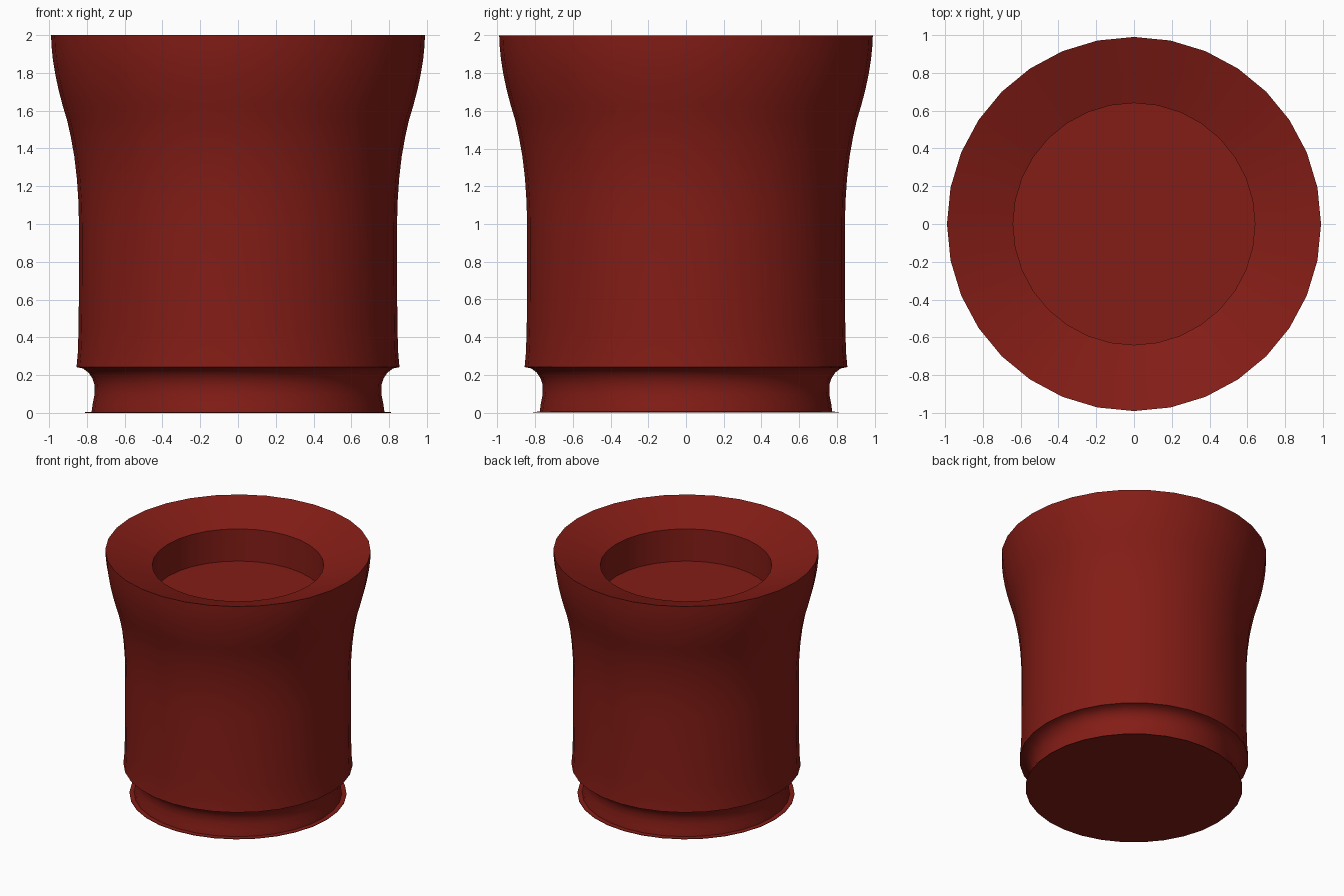
import bpy, bmesh, math

if "Cube" in bpy.data.objects:
    bpy.data.objects.remove(bpy.data.objects["Cube"])

SIDES = 32

# Half profile (radius, height) from the underside centre up to the inner floor centre
base_foot = [(0, 0), (0.81, 0), (0.81, 0.004), (0.775, 0.006)]
groove = [(0.769, 0.05), (0.759, 0.10), (0.760, 0.15), (0.772, 0.185),
          (0.79, 0.212), (0.82, 0.235), (0.855, 0.242)]
body = [(0.848, 0.32), (0.844, 0.45), (0.842, 0.70), (0.842, 1.0),
        (0.845, 1.12), (0.853, 1.24), (0.867, 1.36), (0.885, 1.46), (0.905, 1.55)]
flare = [(0.929, 1.63), (0.950, 1.71), (0.967, 1.79), (0.980, 1.87),
         (0.987, 1.94), (0.99, 2.0)]
recess = [(0.64, 1.88), (0.64, 1.615), (0, 1.615)]
profile = base_foot + groove + body + flare + recess


def lathe(name, points, sides):
    """Revolve a radius/height profile around z."""
    bm = bmesh.new()
    verts = [bm.verts.new((r, 0, z)) for r, z in points]
    edges = [bm.edges.new(pair) for pair in zip(verts, verts[1:])]
    bmesh.ops.spin(bm, geom=verts + edges, cent=(0, 0, 0), axis=(0, 0, 1),
                   angle=2 * math.pi, steps=sides, use_duplicate=False)
    bmesh.ops.remove_doubles(bm, verts=bm.verts[:], dist=0.0005)
    bmesh.ops.recalc_face_normals(bm, faces=bm.faces[:])
    mesh = bpy.data.meshes.new(name)
    bm.to_mesh(mesh)
    bm.free()
    obj = bpy.data.objects.new(name, mesh)
    bpy.context.collection.objects.link(obj)
    return obj


# Flared cup with dished rim, shallow recess and grooved foot
cup = lathe("flared_cup", profile, SIDES)

# Dark red finish
red = bpy.data.materials.new("dark_red")
red.diffuse_color = (0.23, 0.012, 0.008, 1)
red.use_nodes = True
red.node_tree.nodes["Principled BSDF"].inputs["Base Color"].default_value = red.diffuse_color
cup.data.materials.append(red)

# Smooth shading with crisp rims
bpy.context.view_layer.objects.active = cup
cup.select_set(True)
bpy.ops.object.shade_smooth_by_angle(angle=math.radians(35))
